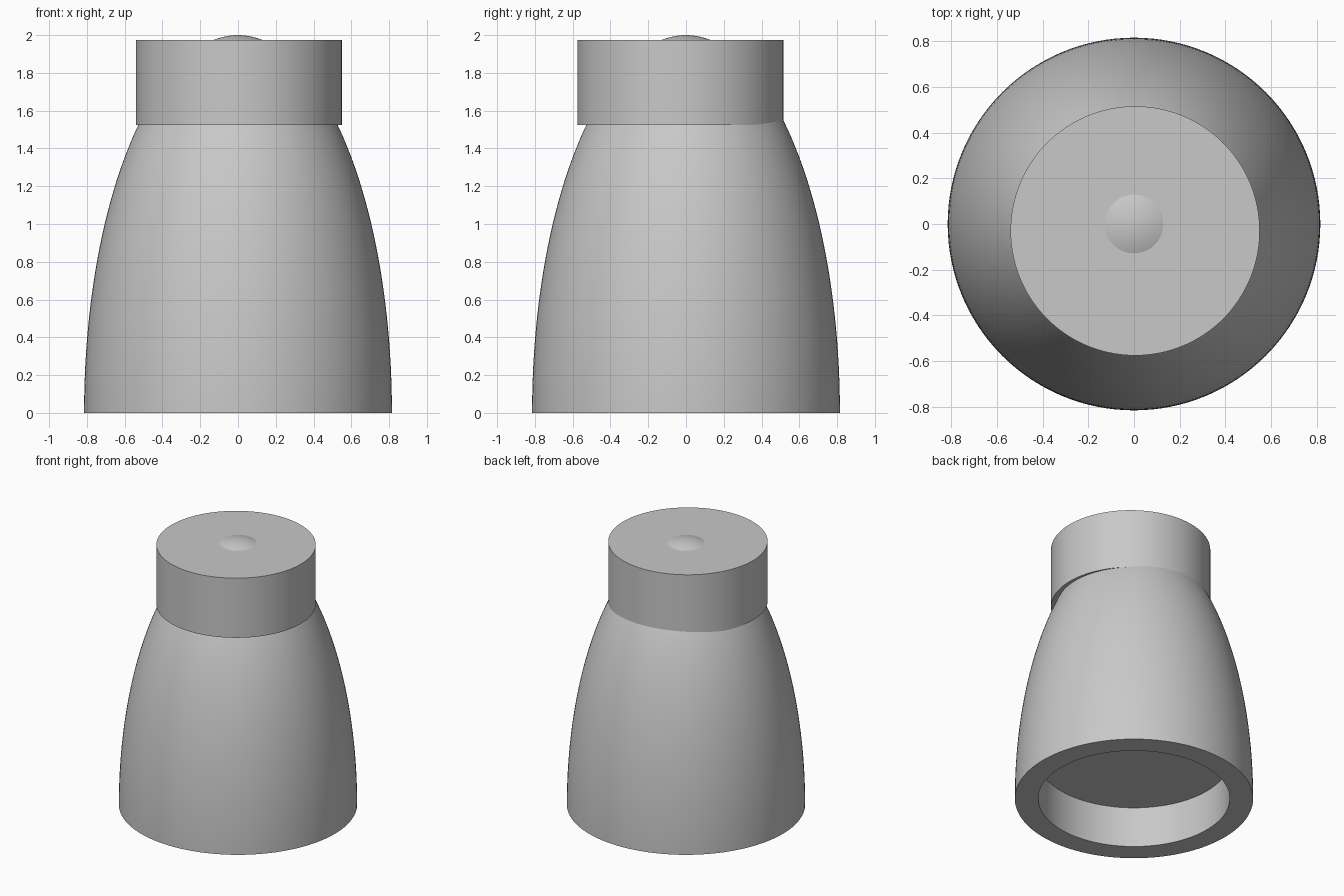
import bpy
import bmesh
import math

SEGMENTS = 128

cube = bpy.data.objects.get("Cube")
if cube:
    bpy.data.objects.remove(cube, do_unlink=True)

# One plain grey for everything
grey = bpy.data.materials.new("plain_grey")
grey.use_nodes = True
colour = (0.58, 0.58, 0.58, 1)
grey.diffuse_color = colour
grey.node_tree.nodes["Principled BSDF"].inputs["Base Color"].default_value = colour


def lathe(name, profile, location=(0, 0, 0)):
    """Spin an (r, z) profile around the z axis into a closed solid."""
    bm = bmesh.new()
    verts = [bm.verts.new((r, 0, z)) for r, z in profile]
    edges = [bm.edges.new(pair) for pair in zip(verts, verts[1:])]
    bmesh.ops.spin(bm, geom=verts + edges, cent=(0, 0, 0), axis=(0, 0, 1),
                   angle=math.tau, steps=SEGMENTS, use_duplicate=False)
    bmesh.ops.remove_doubles(bm, verts=bm.verts, dist=0.0001)
    bmesh.ops.recalc_face_normals(bm, faces=bm.faces)
    mesh = bpy.data.meshes.new(name)
    bm.to_mesh(mesh)
    bm.free()
    mesh.materials.append(grey)
    obj = bpy.data.objects.new(name, mesh)
    bpy.context.collection.objects.link(obj)
    obj.location = location
    bpy.ops.object.select_all(action="DESELECT")
    obj.select_set(True)
    bpy.context.view_layer.objects.active = obj
    bpy.ops.object.shade_smooth_by_angle(angle=math.radians(30))
    return obj


# Half-ellipsoid body with a round recess in its base
radius, height = 0.815, 2.0
recess_radius, recess_depth = 0.655, 0.305
steps = 48
dome = [(radius * math.cos(a), height * math.sin(a))
        for a in (math.pi / 2 * i / steps for i in range(steps))]
recess = [(0, recess_depth), (recess_radius, recess_depth), (recess_radius, 0)]
lathe("domed_body", recess + dome + [(0, height)])

# Slightly off-centre collar, with the dome tip poking through its top
bottom, top, collar_radius = 1.525, 1.975, 0.545
lathe("collar", [(0, bottom), (collar_radius, bottom), (collar_radius, top), (0, top)],
      location=(0.005, -0.03, 0))
